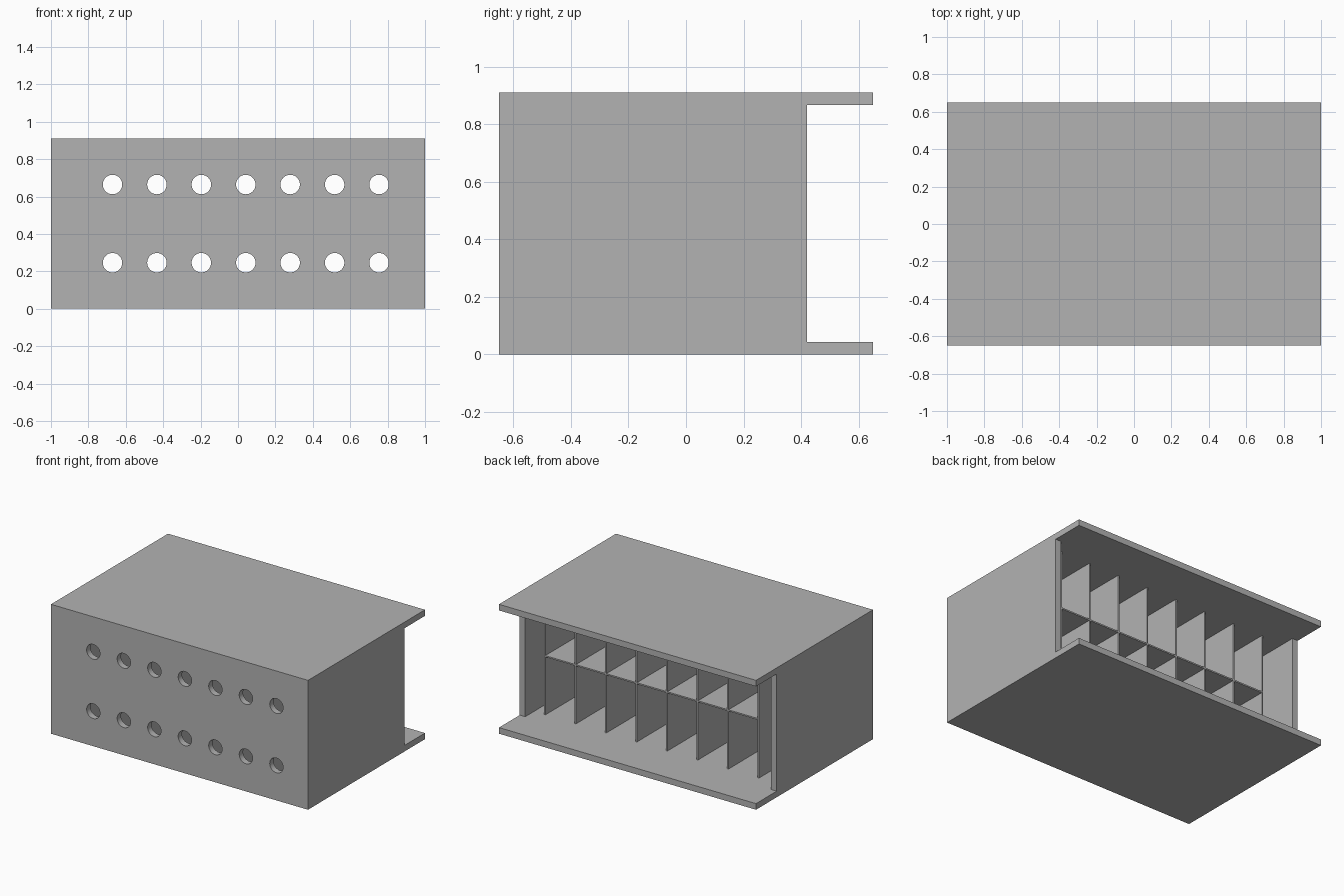
import bpy
import bmesh
from math import radians
from mathutils import Matrix, Vector

cube = bpy.data.objects.get("Cube")
if cube:
    bpy.data.objects.remove(cube, do_unlink=True)

# Overall dimensions
W, D, H = 2.0, 1.3, 0.91
T = 0.043          # board thickness
SHEET = 0.01       # divider sheet thickness
FRONT = -D / 2
WALL_BACK = 0.42
RACK_BACK = 0.324
PITCH = 0.2375
HOLE_X, HOLE_R = -0.671, 0.052
HOLE_ROWS = (0.246, 0.664)
COLUMNS = 7

grey = bpy.data.materials.new("light_grey")
grey.use_nodes = True
colour = (0.45, 0.45, 0.45, 1)
grey.diffuse_color = colour
grey.node_tree.nodes["Principled BSDF"].inputs["Base Color"].default_value = colour


def add_object(name, bm):
    mesh = bpy.data.meshes.new(name)
    bm.to_mesh(mesh)
    bm.free()
    mesh.materials.append(grey)
    obj = bpy.data.objects.new(name, mesh)
    bpy.context.collection.objects.link(obj)
    return obj


def board(name, low, high):
    """Box between two opposite corners."""
    low, high = Vector(low), Vector(high)
    bm = bmesh.new()
    bmesh.ops.create_cube(bm, size=1)
    bmesh.ops.scale(bm, vec=high - low, verts=bm.verts)
    bmesh.ops.translate(bm, vec=(low + high) / 2, verts=bm.verts)
    return add_object(name, bm)


# Floor and roof overhang the open back
board("floor", (-W / 2, FRONT, 0), (W / 2, D / 2, T))
board("roof", (-W / 2, FRONT, H - T), (W / 2, D / 2, H))

# Side walls
inner_front = FRONT + T
board("left_wall", (W / 2 - T, inner_front, T), (W / 2, WALL_BACK, H - T))
board("right_wall", (-W / 2, inner_front, T), (-W / 2 + T, WALL_BACK, H - T))

# Front panel with two rows of round holes
panel = board("front_panel", (-W / 2, FRONT, T), (W / 2, inner_front, H - T))
bm = bmesh.new()
for z in HOLE_ROWS:
    for i in range(COLUMNS):
        place = Matrix.Translation((HOLE_X + i * PITCH, FRONT + T / 2, z))
        bmesh.ops.create_cone(bm, cap_ends=True, segments=48, radius1=HOLE_R,
                              radius2=HOLE_R, depth=T * 3,
                              matrix=place @ Matrix.Rotation(radians(90), 4, 'X'))
cutter = add_object("hole_cutter", bm)
cutter.hide_render = True
cut = panel.modifiers.new("holes", 'BOOLEAN')
cut.object = cutter
cut.operation = 'DIFFERENCE'
cut.solver = 'EXACT'
bpy.context.view_layer.objects.active = panel
panel.select_set(True)
bpy.ops.object.modifier_apply(modifier=cut.name)
bpy.data.objects.remove(cutter, do_unlink=True)
bpy.ops.object.shade_smooth_by_angle(angle=radians(30))

# Upright dividers, one on each side of every hole column
first = HOLE_X - PITCH / 2
for i in range(COLUMNS + 1):
    x = first + i * PITCH
    board(f"divider_{i + 1}", (x - SHEET / 2, inner_front, T),
          (x + SHEET / 2, RACK_BACK, H - T))

# Shelf between the outer dividers
middle = H / 2
board("middle_shelf", (first, inner_front, middle - SHEET / 2),
      (first + COLUMNS * PITCH, RACK_BACK, middle + SHEET / 2))
